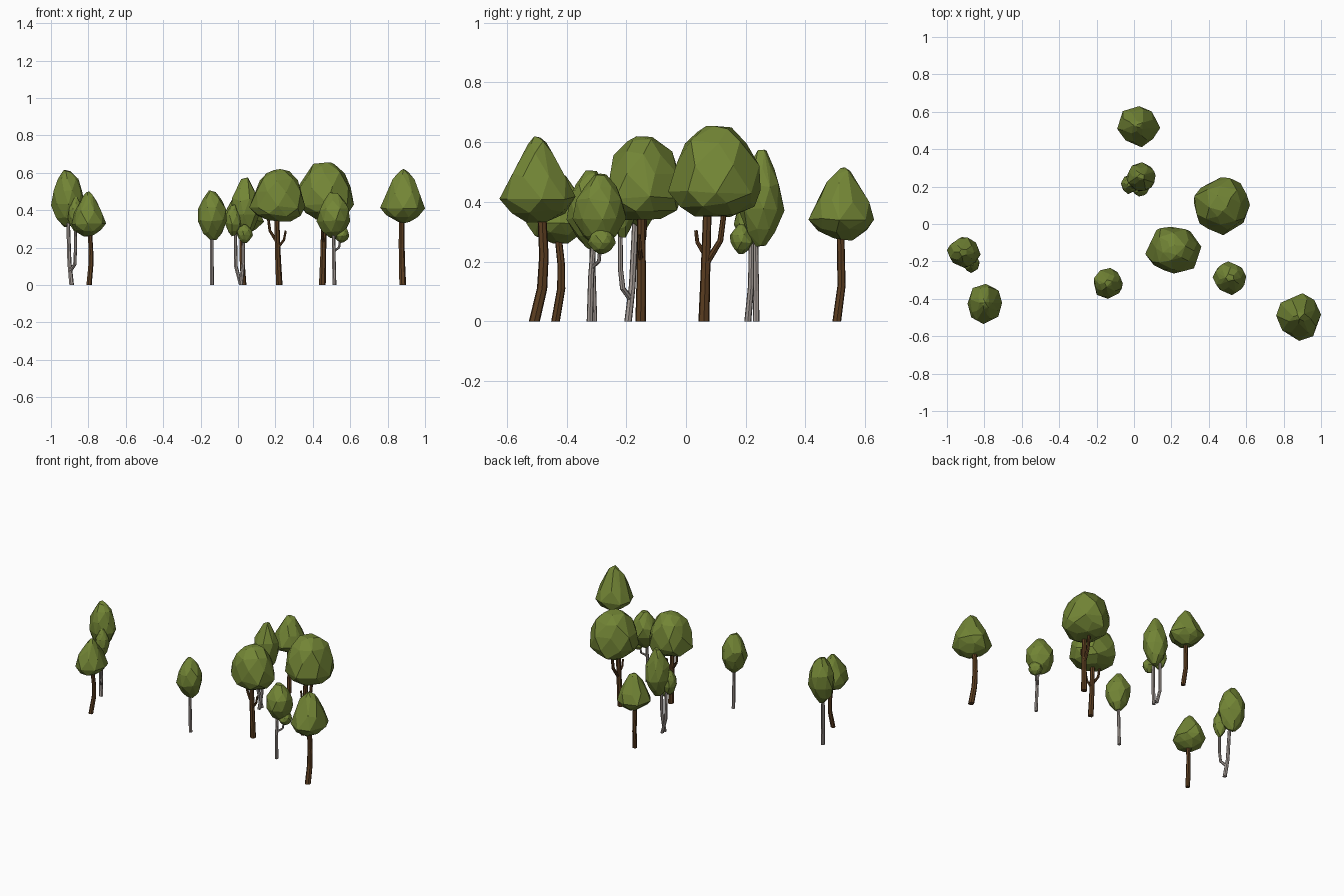
import bpy, bmesh, math, random
from mathutils import Vector

if "Cube" in bpy.data.objects:
    bpy.data.objects.remove(bpy.data.objects["Cube"])


def material(name, rgb):
    m = bpy.data.materials.new(name)
    m.diffuse_color = (*rgb, 1)
    m.use_nodes = True
    m.node_tree.nodes["Principled BSDF"].inputs["Base Color"].default_value = m.diffuse_color
    return m


LEAF = material("leaf green", (0.17, 0.235, 0.036))
BROWN = material("bark brown", (0.107, 0.048, 0.015))
GREY = material("pale bark", (0.37, 0.325, 0.30))

# crown silhouettes: (height fraction, radius fraction)
DOME = [(0, .45), (.10, .85), (.25, 1), (.55, .95), (.8, .72), (.95, .42), (1, .2)]
CONE = [(0, .3), (.12, .75), (.27, 1), (.55, .8), (.8, .5), (.95, .26), (1, .1)]
EGG = [(0, .25), (.15, .68), (.4, 1), (.65, .93), (.85, .62), (1, .25)]


def finish(bm, name, mat):
    bmesh.ops.recalc_face_normals(bm, faces=bm.faces)
    me = bpy.data.meshes.new(name)
    bm.to_mesh(me)
    bm.free()
    me.materials.append(mat)
    bpy.context.collection.objects.link(bpy.data.objects.new(name, me))


def crown(name, profile, xr, yr, zr, seed):
    """Faceted foliage: hull of jittered rings, fitted to the given extents."""
    rng = random.Random(seed)
    pts = []
    for i, (t, r) in enumerate(profile):
        n = 8 if r > .6 else 5
        for k in range(n):
            a = math.tau * (k + .5 * (i % 2) + rng.uniform(-.2, .2)) / n
            rr = r * rng.uniform(.9, 1.05)
            pts.append(Vector((rr * math.cos(a), rr * math.sin(a), t + rng.uniform(-.03, .03))))
    for axis, (lo, hi) in enumerate((xr, yr, zr)):
        a, b = min(p[axis] for p in pts), max(p[axis] for p in pts)
        for p in pts:
            p[axis] = lo + (p[axis] - a) / (b - a) * (hi - lo)
    bm = bmesh.new()
    for p in pts:
        bm.verts.new(p)
    res = bmesh.ops.convex_hull(bm, input=bm.verts[:])
    loose = {g for g in res["geom_interior"] + res["geom_unused"] if isinstance(g, bmesh.types.BMVert)}
    bmesh.ops.delete(bm, geom=list(loose), context='VERTS')
    bmesh.ops.dissolve_limit(bm, angle_limit=math.radians(8), verts=bm.verts[:], edges=bm.edges[:])
    finish(bm, name, LEAF)


def limb(name, mat, r0, r1, path, sides=7):
    """Tapered tube along a short path; the foot stays level on the ground."""
    P = [Vector(p) for p in path]
    bm = bmesh.new()
    rings = []
    for i, p in enumerate(P):
        d = (P[min(i + 1, len(P) - 1)] - P[max(i - 1, 0)]).normalized()
        if p.z == 0:
            d = Vector((0, 0, 1))
        q = Vector((0, 0, 1)).rotation_difference(d)
        r = r0 + (r1 - r0) * i / (len(P) - 1)
        rings.append([bm.verts.new(p + q @ Vector((r * math.cos(math.tau * k / sides),
                                                   r * math.sin(math.tau * k / sides), 0)))
                      for k in range(sides)])
    for a, b in zip(rings, rings[1:]):
        for k in range(sides):
            j = (k + 1) % sides
            bm.faces.new((a[k], a[j], b[j], b[k]))
    bm.faces.new(rings[0][::-1])
    bm.faces.new(rings[-1])
    finish(bm, name, mat)


# foliage: name, silhouette, x range, y range, z range
crowns = [
    ("back_tree_crown", CONE, (-.09, .14), (.41, .63), (.27, .515)),
    ("twin_birch_crown", EGG, (-.04, .115), (.175, .33), (.25, .575)),
    ("twin_birch_side_crown", EGG, (-.07, .02), (.16, .26), (.26, .43)),
    ("twin_birch_low_crown", EGG, (-.005, .08), (.148, .225), (.225, .325)),
    ("large_tree_crown", DOME, (.32, .62), (-.06, .25), (.35, .655)),
    ("middle_tree_crown", DOME, (.06, .36), (-.265, -.015), (.34, .62)),
    ("slim_birch_crown", EGG, (-.215, -.06), (-.40, -.235), (.24, .505)),
    ("right_birch_crown", EGG, (.42, .60), (-.38, -.20), (.25, .495)),
    ("right_birch_low_crown", EGG, (.51, .595), (-.33, -.235), (.225, .32)),
    ("far_right_tree_crown", CONE, (.76, 1.0), (-.625, -.37), (.33, .62)),
    ("front_left_tree_crown", CONE, (-.89, -.705), (-.535, -.32), (.26, .50)),
    ("left_birch_crown", EGG, (-1.0, -.82), (-.235, -.07), (.31, .615)),
    ("left_birch_low_crown", EGG, (-.91, -.825), (-.262, -.17), (.28, .47)),
]
for i, c in enumerate(crowns):
    crown(*c, seed=i + 3)

# brown trunks and branches
limb("back_tree_trunk", BROWN, .015, .013, [(.03, .505, 0), (.022, .521, .12), (.02, .517, .33)])
limb("large_tree_trunk", BROWN, .019, .014, [(.45, .06, 0), (.455, .065, .16), (.46, .073, .42)])
limb("large_tree_branch_a", BROWN, .011, .009, [(.457, .072, .20), (.465, .115, .27), (.468, .132, .40)])
limb("large_tree_branch_b", BROWN, .008, .006, [(.457, .065, .22), (.45, .038, .265), (.45, .033, .305)])
limb("middle_tree_trunk", BROWN, .018, .014, [(.22, -.152, 0), (.213, -.15, .15), (.205, -.15, .40)])
limb("middle_tree_branch_a", BROWN, .008, .006, [(.212, -.15, .20), (.245, -.155, .24), (.255, -.157, .29)])
limb("middle_tree_branch_b", BROWN, .009, .007, [(.208, -.15, .23), (.17, -.14, .29), (.158, -.135, .38)])
limb("far_right_tree_trunk", BROWN, .019, .015,
     [(.88, -.508, 0), (.876, -.482, .11), (.874, -.476, .22), (.874, -.485, .40)])
limb("front_left_tree_trunk", BROWN, .015, .012,
     [(-.797, -.437, 0), (-.787, -.418, .11), (-.787, -.418, .19), (-.795, -.432, .32)])

# pale trunks and branches
limb("twin_birch_trunk_a", GREY, .012, .009, [(.015, .207, 0), (.028, .218, .12), (.03, .22, .32)])
limb("twin_birch_trunk_b", GREY, .011, .009, [(.015, .235, 0), (-.012, .235, .10), (-.015, .232, .32)])
limb("slim_birch_trunk", GREY, .011, .009, [(-.14, -.308, 0), (-.14, -.312, .15), (-.14, -.315, .32)])
limb("right_birch_trunk", GREY, .011, .009, [(.515, -.322, 0), (.512, -.318, .15), (.51, -.305, .32)])
limb("right_birch_branch", GREY, .007, .006, [(.512, -.315, .18), (.54, -.292, .20), (.55, -.285, .27)])
limb("left_birch_trunk", GREY, .013, .010, [(-.89, -.194, 0), (-.902, -.18, .12), (-.91, -.168, .38)])
limb("left_birch_branch", GREY, .010, .008,
     [(-.897, -.186, .075), (-.873, -.212, .11), (-.87, -.22, .18), (-.87, -.22, .34)])
